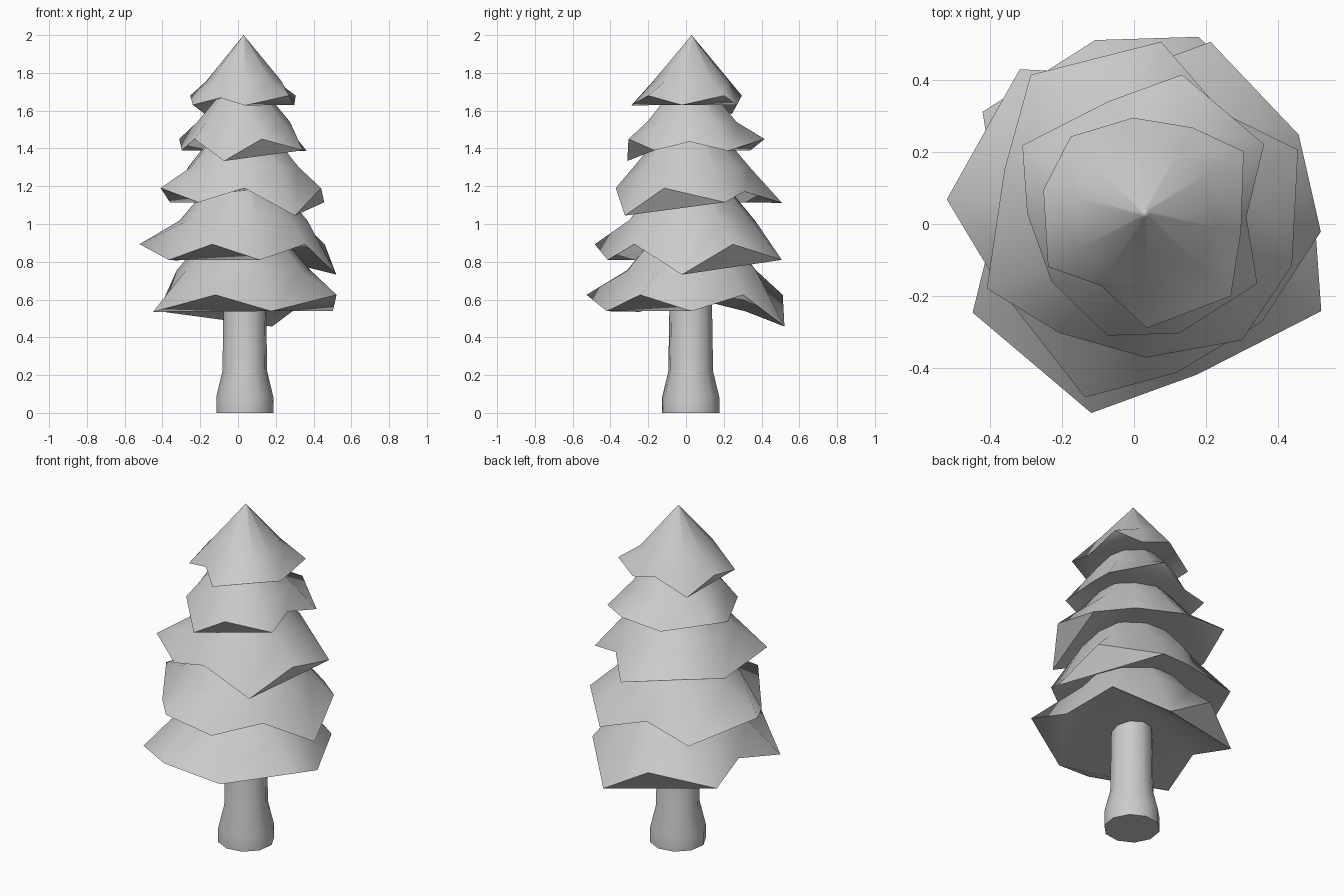
import bpy, bmesh
from math import radians, sin, cos

cube = bpy.data.objects.get("Cube")
if cube:
    bpy.data.objects.remove(cube)

grey = bpy.data.materials.new("plain_grey")
grey.use_nodes = True
GREY = (0.6, 0.6, 0.6, 1)
grey.diffuse_color = GREY
grey.node_tree.nodes["Principled BSDF"].inputs["Base Color"].default_value = GREY


def finish(name, bm, x, y):
    """Turn a bmesh into a smooth-shaded object standing on its axis."""
    mesh = bpy.data.meshes.new(name)
    bm.to_mesh(mesh)
    bm.free()
    mesh.materials.append(grey)
    obj = bpy.data.objects.new(name, mesh)
    bpy.context.collection.objects.link(obj)
    obj.location = (x, y, 0)
    bpy.ops.object.select_all(action="DESELECT")
    obj.select_set(True)
    bpy.context.view_layer.objects.active = obj
    bpy.ops.object.shade_smooth_by_angle(angle=radians(60))


def ring(bm, points):
    """Add a ring of vertices from (angle, radius, height) points."""
    return [bm.verts.new((r * cos(radians(a)), r * sin(radians(a)), z)) for a, r, z in points]


def bridge(bm, low, high):
    n = len(low)
    for i in range(n):
        j = (i + 1) % n
        bm.faces.new((low[i], low[j], high[j], high[i]))


# Ragged rim shared by every foliage tier: angle, radius, droop
RIM = [(0, .325, 0), (29, .273, .05), (65, .268, 0), (102, .297, .097),
       (135, .29, 0), (177, .308, .05), (207, .236, .012), (239, .32, .052),
       (284, .333, 0), (317, .273, .05)]
# Underside facets between rim points; two raised points stay open as notches
UNDERSIDE = [(9, 0, 1), (3, 4, 5), (7, 8, 9), (9, 1, 2),
             (2, 3, 5), (2, 5, 6), (6, 7, 9), (2, 6, 9)]


def foliage(name, turn, scale, rim_z):
    bm = bmesh.new()
    rim = ring(bm, [(a + turn, r * scale, rim_z - d * scale) for a, r, d in RIM])
    shoulder, crown = [ring(bm, [(a + turn, r * scale, rim_z + h * scale) for a, *_ in RIM])
                       for r, h in [(.205, .075), (.012, .306)]]
    tip = bm.verts.new((0, 0, rim_z + .32 * scale))
    bridge(bm, rim, shoulder)
    bridge(bm, shoulder, crown)
    for i, v in enumerate(crown):
        bm.faces.new((v, crown[(i + 1) % len(crown)], tip))
    for a, b, c in UNDERSIDE:
        bm.faces.new((rim[c], rim[b], rim[a]))
    finish(name, bm, .03, .03)


# Foliage tiers: turn, scale, rim height
TIERS = [("foliage_bottom", 331, 1.73, .625), ("foliage_lower", 252, 1.66, .893),
         ("foliage_middle", 205.5, 1.5, 1.19), ("foliage_upper", 151, 1.2, 1.45),
         ("foliage_top", 32, 1, 1.68)]
for tier in TIERS:
    foliage(*tier)

# Trunk with a flared foot
bm = bmesh.new()
SIDES = 10
rings = [ring(bm, [(9 + i * 360 / SIDES, r, z) for i in range(SIDES)])
         for r, z in [(.153, 0), (.153, .085), (.12, .22), (.112, .7)]]
for low, high in zip(rings, rings[1:]):
    bridge(bm, low, high)
bm.faces.new(rings[0][::-1])
bm.faces.new(rings[-1])
finish("trunk", bm, .036, .025)
